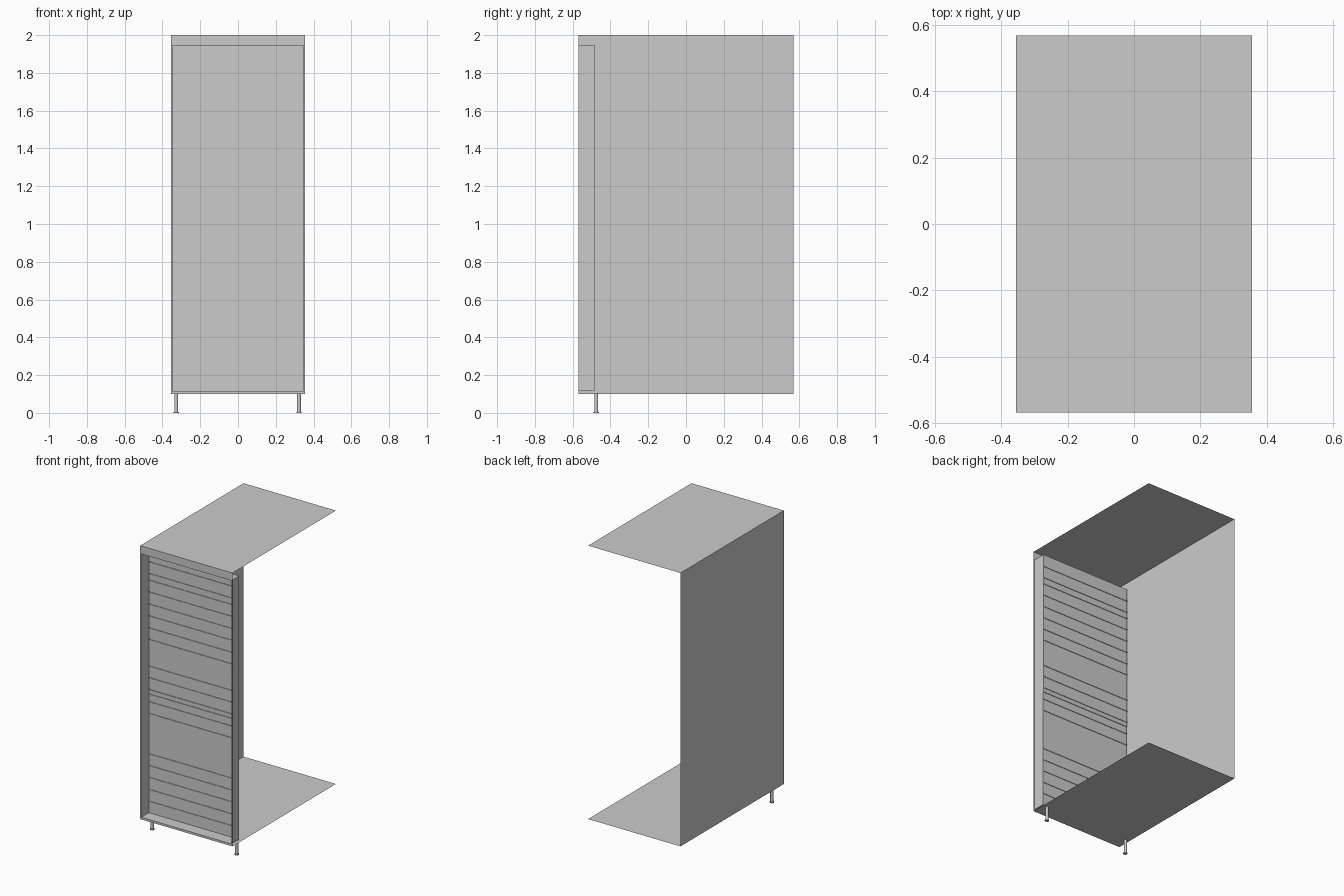
import bpy, bmesh

if "Cube" in bpy.data.objects:
    bpy.data.objects.remove(bpy.data.objects["Cube"])

W, D, Z0, Z1 = 0.355, 0.568, 0.10, 2.0       # cabinet half width, half depth, heights
IW, B, T = 0.346, 0.115, 1.945               # front opening
SPLIT = 0.94                                 # faceplates step forward below here


def make(name, quads):
    bm = bmesh.new()
    for q in quads:
        bm.faces.new([bm.verts.new(p) for p in q])
    bmesh.ops.remove_doubles(bm, verts=bm.verts, dist=1e-5)
    me = bpy.data.meshes.new(name)
    bm.to_mesh(me)
    bm.free()
    ob = bpy.data.objects.new(name, me)
    bpy.context.collection.objects.link(ob)
    return ob


def flat(z, y0, y1, w, up=True):
    q = [(-w, y0, z), (w, y0, z), (w, y1, z), (-w, y1, z)]
    return q if up else q[::-1]


def front(x0, x1, z0, z1, y):
    return [(x0, y, z0), (x1, y, z0), (x1, y, z1), (x0, y, z1)]


def face_y(z):
    return -0.485 if z < SPLIT else -0.481


# Outer sheets: the right side and back are open
make("top_panel", [flat(Z1, -D, D, W)])
make("bottom_panel", [flat(Z0, -D, D, W, False)])
make("left_side_panel", [[(-W, D, Z0), (-W, -D, Z0), (-W, -D, Z1), (-W, D, Z1)]])

# Front rim around the opening
make("front_frame", [front(-W, W, T, Z1, -D), front(-W, W, Z0, B, -D),
                     front(-W, -IW, B, T, -D), front(IW, W, B, T, -D)])

# Recess lining with a stepped rear edge
lining = [flat(B, -D, face_y(B), IW), flat(T, -D, face_y(T), IW, False)]
for z0, z1 in ((B, SPLIT), (SPLIT, T)):
    y = face_y(z0)
    lining.append([(-IW, -D, z0), (-IW, y, z0), (-IW, y, z1), (-IW, -D, z1)])
    lining.append([(IW, y, z0), (IW, -D, z0), (IW, -D, z1), (IW, y, z1)])
make("recess_lining", lining)

# Stacked equipment faceplates, one profile with narrow grooves at the joints
joints = [0.198, 0.28, 0.364, 0.446, 0.528, 0.808, 0.89, 0.972, 1.054, 1.135,
          1.32, 1.40, 1.484, 1.566, 1.65, 1.732, 1.778, 1.86]
profile = [(face_y(B), B)]
for z in joints:
    if z > SPLIT and profile[-1][1] < SPLIT:
        profile += [(face_y(B), SPLIT), (face_y(T), SPLIT)]
    y = face_y(z)
    profile += [(y, z - 0.003), (y + 0.004, z - 0.003), (y + 0.004, z + 0.003), (y, z + 0.003)]
profile.append((face_y(T), T))
make("equipment_faceplates", [[(-IW, a[0], a[1]), (IW, a[0], a[1]), (IW, b[0], b[1]), (-IW, b[0], b[1])]
                              for a, b in zip(profile, profile[1:])])

# Two front levelling feet: stem and flared pad
for side, x in (("left", -0.327), ("right", 0.323)):
    for part, r, z0, z1 in (("stem", 0.010, 0.006, 0.106), ("pad", 0.014, 0.0, 0.006)):
        bpy.ops.mesh.primitive_cylinder_add(vertices=16, radius=r, depth=z1 - z0,
                                            location=(x, -0.475, (z0 + z1) / 2))
        bpy.context.object.name = f"{side}_foot_{part}"
        bpy.ops.object.shade_smooth_by_angle()
